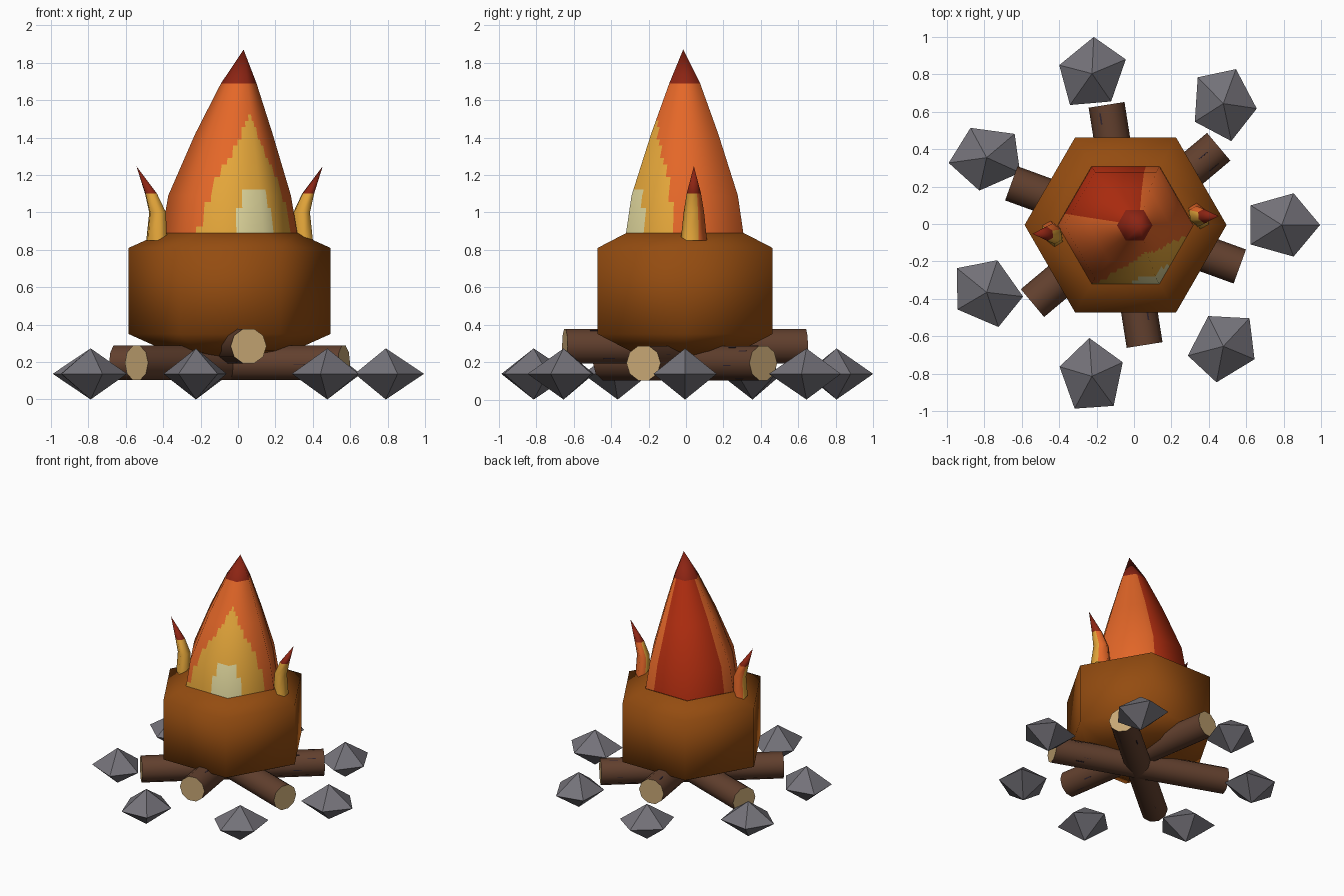
import bpy, math, random
from mathutils import Vector, Matrix

if "Cube" in bpy.data.objects:
    bpy.data.objects.remove(bpy.data.objects["Cube"])

random.seed(4)
CX, CY = -0.045, -0.005          # common centre of the fire
TAU = math.tau


def mat(name, r, g, b):
    lin = [((c / 255 + 0.055) / 1.055) ** 2.4 for c in (r, g, b)]
    m = bpy.data.materials.new(name)
    m.diffuse_color = (*lin, 1)
    m.use_nodes = True
    m.node_tree.nodes["Principled BSDF"].inputs["Base Color"].default_value = m.diffuse_color
    return m


STONE = mat("stone grey", 116, 114, 121)
BARK = mat("bark brown", 98, 64, 46)
DARK = mat("dark bark", 48, 36, 46)
WOOD = mat("cut wood", 198, 166, 116)
BROWN = mat("ember brown", 148, 76, 16)
GOLD = mat("flame gold", 228, 166, 58)
PALE = mat("flame pale", 222, 213, 155)
ORANGE = mat("flame orange", 228, 103, 40)
RED = mat("flame red", 180, 46, 16)
TIP = mat("flame dark red", 140, 36, 19)


def skin(name, rings, mats, rule=None, smooth=True):
    """Join rings of points into a surface; a one-point ring is an apex."""
    verts, faces, start = [], [], []
    for r in rings:
        start.append(len(verts))
        verts += r
    for k in range(len(rings) - 1):
        a, b, na, nb = start[k], start[k + 1], len(rings[k]), len(rings[k + 1])
        n = max(na, nb)
        for j in range(n):
            i = (j + 1) % n
            f = [a + j % na, a + i % na, b + i % nb, b + j % nb]
            faces.append(list(dict.fromkeys(f)))
    me = bpy.data.meshes.new(name)
    me.from_pydata(verts, [], faces)
    for m in mats:
        me.materials.append(m)
    for p in me.polygons:
        p.use_smooth = smooth
        if rule:
            p.material_index = rule(p)
    me.update()
    ob = bpy.data.objects.new(name, me)
    bpy.context.collection.objects.link(ob)
    return ob


def ring(cx, cy, z, rx, ry, n, turn=0.0):
    """Ellipse with n corners, turned about its centre."""
    c, s = math.cos(turn), math.sin(turn)
    pts = []
    for i in range(n):
        x, y = rx * math.cos(TAU * i / n), ry * math.sin(TAU * i / n)
        pts.append((cx + x * c - y * s, cy + x * s + y * c, z))
    return pts


# Seven five-sided stones in a circle, each turned a bit further
for i in range(7):
    a = -TAU * i / 7
    x, y = -0.04 + 0.83 * math.cos(a), CY + 0.83 * math.sin(a)
    skin(f"stone_{i + 1}",
         [[(x, y, 0)], ring(x, y, 0.137, 0.205, 0.178, 5, math.radians(47 * i)), [(x, y, 0.273)]],
         [STONE], smooth=False)

# Three crossed logs, one resting on the other two
for i, (deg, z) in enumerate(((40, 0.195), (-20, 0.195), (-81, 0.285))):
    bpy.ops.mesh.primitive_cylinder_add(vertices=10, radius=0.097, depth=1.3)
    log = bpy.context.object
    log.name = f"log_{i + 1}"
    place = (Matrix.Translation((CX, CY, z)) @ Matrix.Rotation(math.radians(deg), 4, 'Z')
             @ Matrix.Rotation(math.pi / 2, 4, 'Y'))
    log.matrix_world = place
    log.data.materials.append(BARK)
    log.data.materials.append(WOOD)
    for p in log.data.polygons:
        p.material_index = 1 if abs(p.normal.z) > 0.9 else 0
    bpy.ops.object.shade_smooth_by_angle(angle=math.radians(50))
    # short dark bark marks lying on the log's flats
    for k in range(10):
        side = math.radians(36 * k + 18)
        bpy.ops.mesh.primitive_cube_add(size=1)
        mark = bpy.context.object
        mark.name = f"bark_mark_{i + 1}_{k + 1}"
        along = random.choice((-1, 1)) * random.uniform(0.4, 0.6)
        mark.matrix_world = (place @ Matrix.Rotation(side, 4, 'Z')
                             @ Matrix.Translation((0.0925, random.uniform(-0.015, 0.015), along))
                             @ Matrix.Diagonal((0.003, 0.009, 0.06, 1)))
        mark.data.materials.append(DARK)

# Six-sided ember body
body = [(0.20, 0), (0.26, 0.34), (0.35, 0.54), (0.81, 0.54), (0.89, 0.362)]
skin("ember_body", [[(CX, CY, z)] if r == 0 else ring(CX, CY, z, r, r, 6) for z, r in body], [BROWN])

# Large flame: height, radius, x centre
PROFILE = [(0.89, 0.362, -0.045), (1.09, 0.328, -0.045), (1.42, 0.207, -0.022),
           (1.69, 0.095, 0.004), (1.87, 0.0, 0.03)]


def flame_at(z):
    for (z0, r0, x0), (z1, r1, x1) in zip(PROFILE, PROFILE[1:]):
        if z <= z1 + 1e-6:
            t = (z - z0) / (z1 - z0)
            return r0 + (r1 - r0) * t, x0 + (x1 - x0) * t
    return 0, 0.03


def hex_ring(z, per_side=10):
    r, cx = flame_at(z)
    c = [Vector(p) for p in ring(cx, CY - 0.002, z, r, r, 6)]
    return [tuple(c[k].lerp(c[(k + 1) % 6], j / per_side)) for k in range(6) for j in range(per_side)]


def flame_colour(p):
    x, y, z = p.center
    if z > 1.69:
        return 4
    ang = math.degrees(math.atan2(y - CY, x - flame_at(z)[1]))
    front = abs(ang + 63)
    if z < 1.13 and front < (22 if z < 1.01 else 12):
        return 2
    if front < min(55 - 35 * (z - 0.89), (1.53 - z) * 130):
        return 1
    if abs((ang - 120 + 180) % 360 - 180) < 48:
        return 3
    return 0


rows = [0.89 + 0.8 * k / 24 for k in range(25)]
flame = skin("main_flame", [hex_ring(z) for z in rows] + [[(0.03, CY - 0.01, 1.87)]],
             [ORANGE, GOLD, PALE, RED, TIP], flame_colour)
# rounded shading across the six sides
normals = []
for v in flame.data.vertices:
    d = Vector((v.co.x - flame_at(v.co.z)[1], v.co.y - CY, 0))
    d = d.normalized() if d.length > 0.02 else Vector((0, 0, 1))
    normals.append((d + Vector((0, 0, 0.15 + 0.4 * min(1, (v.co.z - 0.89) / 0.5)))).normalized())
flame.data.normals_split_custom_set_from_vertices(normals)


# Two small side flames, gold in front and orange behind
def small_colour(p):
    if p.center.z > 1.1:
        return 2
    return 1 if p.normal.y > 0.4 else 0


for name, s in (("right_small_flame", 1), ("left_small_flame", -1)):
    y = CY + s * 0.047
    steps = [(0.85, 0.39, 0.052, 0.076), (1.0, 0.385, 0.045, 0.058), (1.1, 0.42, 0.034, 0.04)]
    rings = [ring(CX + s * x, y, z, rx, ry, 6, math.radians(30)) for z, x, rx, ry in steps]
    skin(name, rings + [[(CX + s * 0.498, y, 1.247)]], [GOLD, ORANGE, TIP], small_colour)
